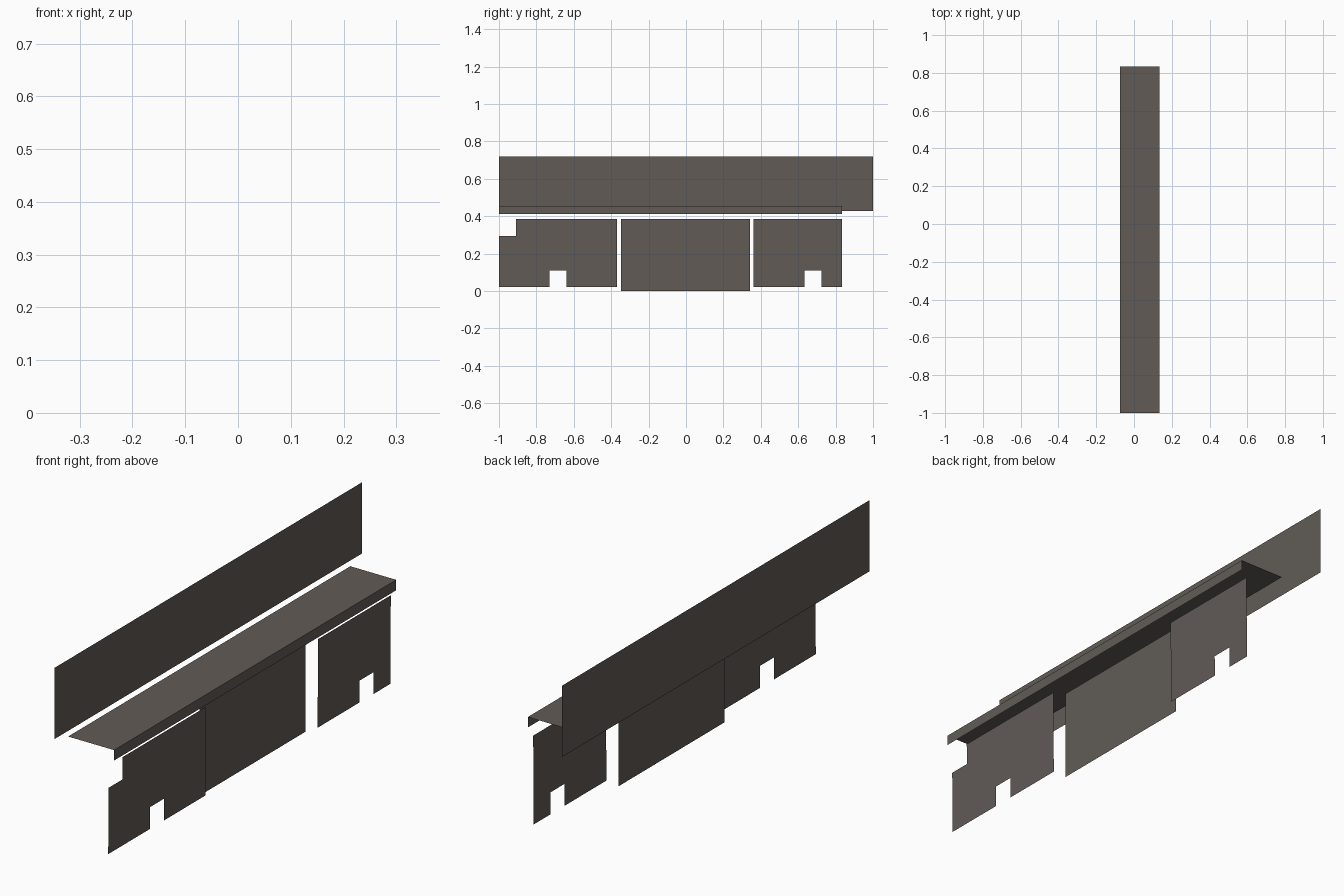
import bpy

if "Cube" in bpy.data.objects:
    bpy.data.objects.remove(bpy.data.objects["Cube"])

mat = bpy.data.materials.new("dark warm grey")
mat.diffuse_color = (0.12, 0.105, 0.094, 1.0)
mat.use_nodes = True
mat.node_tree.nodes["Principled BSDF"].inputs["Base Color"].default_value = mat.diffuse_color


def sheet(name, rings):
    """Object made of flat single-sided polygons."""
    verts, faces = [], []
    for ring in rings:
        faces.append(list(range(len(verts), len(verts) + len(ring))))
        verts += ring
    mesh = bpy.data.meshes.new(name)
    mesh.from_pydata(verts, [], faces)
    mesh.materials.append(mat)
    obj = bpy.data.objects.new(name, mesh)
    bpy.context.collection.objects.link(obj)
    return obj


def upright(profile, x_low, x_high=None, z_low=0.0, z_high=1.0):
    """Counter-clockwise (y, z) profile stood up facing +x, with optional lean."""
    x_high = x_low if x_high is None else x_high
    return [(x_low + (x_high - x_low) * (z - z_low) / (z_high - z_low), y, z)
            for y, z in profile]


def rect(y0, y1, z0, z1):
    return [(y0, z0), (y1, z0), (y1, z1), (y0, z1)]


BOTTOM, TOP, NOTCH = 0.02, 0.385, 0.11
END = 0.834

# Tall back panel
sheet("back_panel", [upright(rect(-1.0, 1.0, 0.427, 0.72), -0.136)])

# Shelf with its folded front lip
sheet("shelf", [[(-0.073, -1, 0.455), (0.136, -1, 0.455),
                 (0.136, END, 0.455), (-0.073, END, 0.455)]])
sheet("shelf_lip", [upright(rect(-1.0, END, 0.412, 0.455), 0.136)])

# Recessed middle panel
sheet("middle_panel", [upright(rect(-0.347, 0.342, 0.0, TOP), 0.068)])

# Outer panels with cut-outs, leaning very slightly
left = [(-1.0, BOTTOM), (-0.73, BOTTOM), (-0.73, NOTCH), (-0.639, NOTCH),
        (-0.639, BOTTOM), (-0.369, BOTTOM), (-0.369, TOP),
        (-0.909, TOP), (-0.909, 0.293), (-1.0, 0.293)]
right = [(0.361, BOTTOM), (0.634, BOTTOM), (0.634, NOTCH), (0.725, NOTCH),
         (0.725, BOTTOM), (END, BOTTOM), (END, TOP), (0.361, TOP)]
for name, profile in (("left_panel", left), ("right_panel", right)):
    sheet(name, [upright(profile, 0.1095, 0.1115, BOTTOM, TOP)])
